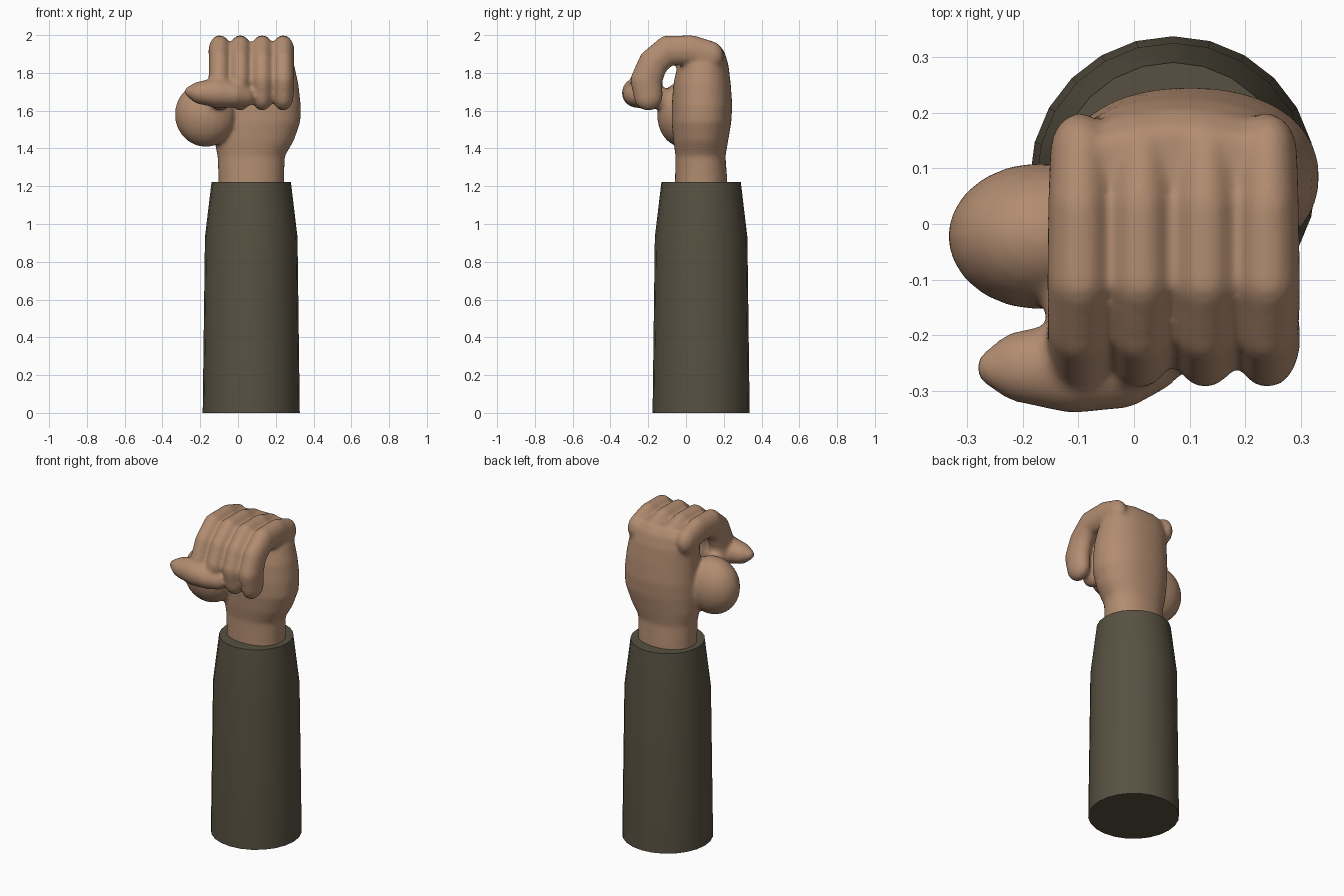
import bpy, bmesh
from math import cos, sin, pi, copysign
from mathutils import Matrix, Vector

cube = bpy.data.objects.get("Cube")
if cube:
    bpy.data.objects.remove(cube, do_unlink=True)


def material(name, rgb):
    m = bpy.data.materials.new(name)
    m.use_nodes = True
    m.diffuse_color = (*rgb, 1)
    bsdf = m.node_tree.nodes["Principled BSDF"]
    bsdf.inputs["Base Color"].default_value = (*rgb, 1)
    bsdf.inputs["Roughness"].default_value = 0.8
    return m


def make_object(name, bm, mat):
    bmesh.ops.recalc_face_normals(bm, faces=bm.faces)
    mesh = bpy.data.meshes.new(name)
    bm.to_mesh(mesh)
    bm.free()
    mesh.materials.append(mat)
    obj = bpy.data.objects.new(name, mesh)
    bpy.context.collection.objects.link(obj)
    return obj


def loft(bm, sections, sides, power=2.0):
    """Stack horizontal superellipse rings (x, y, z, rx, ry) and cap the ends."""
    def warp(v):
        return copysign(abs(v) ** (2 / power), v)
    rings = []
    for x, y, z, rx, ry in sections:
        angles = [2 * pi * i / sides for i in range(sides)]
        rings.append([bm.verts.new((x + rx * warp(sin(a)), y + ry * warp(cos(a)), z))
                      for a in angles])
    for low, high in zip(rings, rings[1:]):
        for i in range(sides):
            j = (i + 1) % sides
            bm.faces.new((low[i], low[j], high[j], high[i]))
    bm.faces.new(rings[0])
    bm.faces.new(rings[-1])


def blob(bm, center, radii):
    mat = Matrix.Translation(center) @ Matrix.Diagonal((*radii, 1))
    bmesh.ops.create_uvsphere(bm, u_segments=20, v_segments=14, radius=1, matrix=mat)


def chain(bm, points, steps=6):
    """Sweep an ellipsoid along a path of (center, radii) pairs."""
    for (c0, r0), (c1, r1) in zip(points, points[1:]):
        for k in range(steps + 1):
            t = k / steps
            blob(bm, Vector(c0).lerp(Vector(c1), t), Vector(r0).lerp(Vector(r1), t))


skin = material("skin", (0.45, 0.265, 0.165))
cloth = material("sleeve_cloth", (0.095, 0.082, 0.053))

# Sleeve: tapered and capped
bm = bmesh.new()
loft(bm, [(0.07, 0.08, z, r, r) for z, r in ((0, 0.257), (0.93, 0.245), (1.223, 0.21))], 24)
sleeve = make_object("sleeve", bm, cloth)

# Wrist and palm
bm = bmesh.new()
loft(bm, [
    (0.07, 0.08, 1.12, 0.175, 0.14),
    (0.07, 0.08, 1.24, 0.173, 0.138),
    (0.07, 0.077, 1.36, 0.178, 0.132),
    (0.085, 0.078, 1.44, 0.21, 0.145),
    (0.1, 0.082, 1.54, 0.23, 0.158),
    (0.1, 0.085, 1.63, 0.232, 0.16),
    (0.095, 0.085, 1.74, 0.225, 0.152),
    (0.083, 0.09, 1.84, 0.215, 0.135),
    (0.075, 0.095, 1.91, 0.2, 0.11),
    (0.075, 0.1, 1.955, 0.17, 0.07),
], 48, 2.2)

# Four curled fingers: knuckle, bent joint, fingertip
for x in (-0.097, 0.012, 0.128, 0.239):
    chain(bm, [
        ((x, 0.125, 1.89), (0.055, 0.075, 0.08)),
        ((x, 0.03, 1.92), (0.058, 0.07, 0.08)),
        ((x, -0.1, 1.918), (0.06, 0.07, 0.08)),
        ((x, -0.175, 1.85), (0.058, 0.08, 0.08)),
        ((x, -0.21, 1.76), (0.06, 0.085, 0.08)),
        ((x, -0.2, 1.68), (0.056, 0.078, 0.08)),
    ])

# Thumb: base mound, hidden link, and the segment crossing the fingers
blob(bm, (-0.17, -0.022, 1.58), (0.165, 0.132, 0.172))
chain(bm, [
    ((-0.12, -0.07, 1.65), (0.06, 0.06, 0.06)),
    ((-0.09, -0.2, 1.68), (0.06, 0.06, 0.06)),
])
chain(bm, [
    ((-0.25, -0.258, 1.7), (0.035, 0.035, 0.03)),
    ((-0.2, -0.256, 1.695), (0.06, 0.066, 0.06)),
    ((-0.11, -0.257, 1.695), (0.07, 0.084, 0.08)),
    ((-0.02, -0.252, 1.685), (0.06, 0.08, 0.07)),
    ((0.04, -0.235, 1.675), (0.05, 0.065, 0.055)),
])
hand = make_object("hand", bm, skin)

# Fuse the hand into one soft surface
fuse = hand.modifiers.new("fuse", "REMESH")
fuse.mode = "VOXEL"
fuse.voxel_size = 0.011
fuse.use_smooth_shade = True
soften = hand.modifiers.new("soften", "SMOOTH")
soften.factor = 0.5
soften.iterations = 8

# Smooth the sleeve while keeping its rims crisp
bpy.ops.object.select_all(action="DESELECT")
sleeve.select_set(True)
bpy.context.view_layer.objects.active = sleeve
bpy.ops.object.shade_smooth_by_angle(angle=pi / 6)
